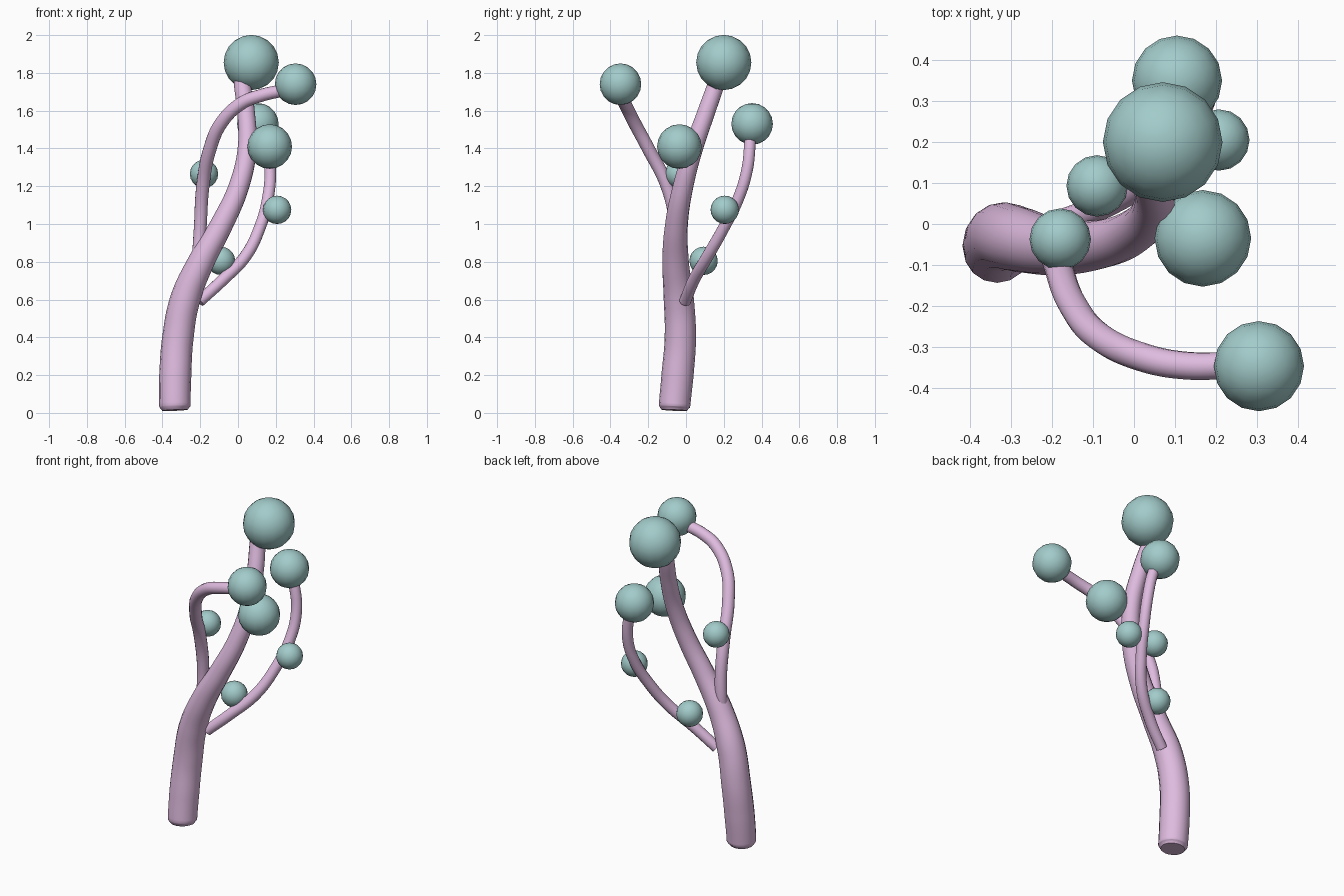
import bpy, math


def material(name, rgb):
    m = bpy.data.materials.new(name)
    m.diffuse_color = (*rgb, 1)
    return m


PINK = material("bark_pink", (0.74, 0.50, 0.74))
TEAL = material("foliage_teal", (0.36, 0.60, 0.59))


def limb(name, pts):
    """Tapered tube through points (x, y, z, radius)."""
    cu = bpy.data.curves.new(name, "CURVE")
    cu.dimensions = "3D"
    cu.bevel_depth = 1
    cu.bevel_resolution = 6
    cu.resolution_u = 8
    cu.use_fill_caps = True
    sp = cu.splines.new("BEZIER")
    sp.bezier_points.add(len(pts) - 1)
    for bp, (x, y, z, r) in zip(sp.bezier_points, pts):
        bp.co = (x, y, z)
        bp.radius = r
        bp.handle_left_type = bp.handle_right_type = "AUTO"
    ob = bpy.data.objects.new(name, cu)
    bpy.context.collection.objects.link(ob)
    bpy.ops.object.select_all(action="DESELECT")
    ob.select_set(True)
    bpy.context.view_layer.objects.active = ob
    bpy.ops.object.convert(target="MESH")
    ob = bpy.context.object
    ob.data.materials.clear()
    ob.data.materials.append(PINK)
    bpy.ops.object.shade_smooth_by_angle(angle=math.radians(50))


def ball(name, x, y, z, r):
    bpy.ops.mesh.primitive_uv_sphere_add(segments=16, ring_count=10, radius=r, location=(x, y, z))
    ob = bpy.context.object
    ob.name = name
    ob.data.materials.append(TEAL)
    bpy.ops.object.shade_smooth()


# Trunk with softened foot
limb("trunk", [
    (-0.333, -0.062, 0.014, 0.068), (-0.334, -0.061, 0.035, 0.083),
    (-0.332, -0.045, 0.2, 0.085), (-0.318, -0.030, 0.4, 0.083),
    (-0.280, -0.038, 0.6, 0.080), (-0.195, -0.055, 0.8, 0.070),
    (-0.085, -0.050, 1.0, 0.060), (0.005, -0.015, 1.2, 0.054),
    (0.048, 0.040, 1.4, 0.050), (0.042, 0.110, 1.6, 0.047),
    (0.022, 0.165, 1.76, 0.045), (0.025, 0.185, 1.84, 0.044)])

# Front branch, arching forward and to the right
limb("front_branch", [
    (-0.215, -0.050, 0.74, 0.034), (-0.200, -0.052, 0.98, 0.034),
    (-0.186, -0.100, 1.2, 0.035), (-0.148, -0.200, 1.4, 0.035),
    (-0.085, -0.275, 1.54, 0.035), (0.02, -0.325, 1.64, 0.035),
    (0.12, -0.345, 1.68, 0.034), (0.25, -0.345, 1.71, 0.033)])

# Back branch, rising behind the trunk
limb("back_branch", [
    (-0.205, -0.005, 0.59, 0.031), (-0.085, 0.040, 0.70, 0.032),
    (0.040, 0.115, 0.83, 0.032), (0.115, 0.200, 0.98, 0.031),
    (0.157, 0.275, 1.13, 0.031), (0.170, 0.322, 1.28, 0.031),
    (0.150, 0.338, 1.42, 0.031), (0.120, 0.340, 1.50, 0.030)])

# Foliage balls: branch tips, then side buds
for name, *args in [
    ("trunk_tip_ball", 0.07, 0.20, 1.855, 0.146),
    ("front_branch_tip_ball", 0.305, -0.347, 1.74, 0.11),
    ("back_branch_tip_ball", 0.105, 0.35, 1.53, 0.11),
    ("trunk_side_ball", 0.168, -0.035, 1.41, 0.118),
    ("front_branch_bud", -0.18, -0.037, 1.265, 0.075),
    ("back_branch_bud_upper", 0.207, 0.205, 1.075, 0.075),
    ("back_branch_bud_lower", -0.09, 0.093, 0.805, 0.075),
]:
    ball(name, *args)
